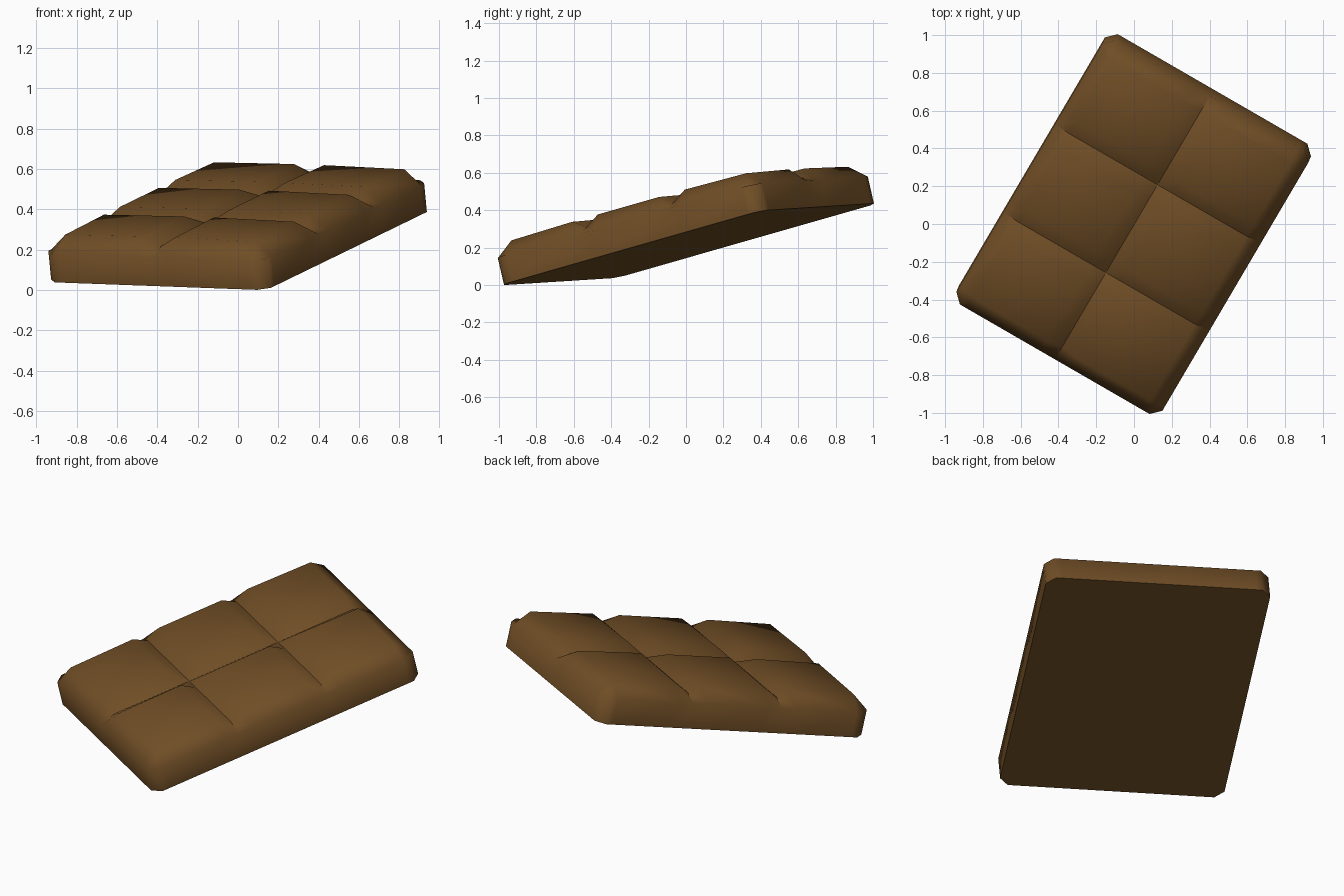
import bpy, bmesh
from mathutils import Matrix, Vector

if "Cube" in bpy.data.objects:
    bpy.data.objects.remove(bpy.data.objects["Cube"])

# chocolate colour
choc = bpy.data.materials.new("milk_chocolate")
choc.diffuse_color = (0.16, 0.075, 0.019, 1)
choc.use_nodes = True
choc.node_tree.nodes["Principled BSDF"].inputs["Base Color"].default_value = choc.diffuse_color

# grid lines: outer edge, pillow shoulders, grooves (v across, u along)
VS = [-.63, -.545, -.085, 0, .085, .545, .63]
US = [-.835, -.75, -.36, -.278, -.196, .196, .278, .36, .75, .835]
GROOVE_V, GROOVE_U = {3}, {3, 6}
WALL, GROOVE, TOP = .148, .183, .23


def height(i, j):
    if i in (0, len(VS) - 1) or j in (0, len(US) - 1):
        return WALL
    if i in GROOVE_V or j in GROOVE_U:
        return GROOVE
    # outer shoulders sit a little lower than inner ones
    edge = (i in (1, len(VS) - 2)) + (j in (1, len(US) - 2))
    return TOP + .006 - .006 * edge


bm = bmesh.new()
grid = [[bm.verts.new((v, u, height(i, j))) for j, u in enumerate(US)]
        for i, v in enumerate(VS)]
for i in range(len(VS) - 1):
    for j in range(len(US) - 1):
        bm.faces.new((grid[i][j], grid[i + 1][j], grid[i + 1][j + 1], grid[i][j + 1]))

# creases along the grooves
for e in bm.edges:
    a, b = (w.co for w in e.verts)
    for k, lines in ((0, [VS[g] for g in GROOVE_V]), (1, [US[g] for g in GROOVE_U])):
        if any(abs(a[k] - x) < 1e-5 and abs(b[k] - x) < 1e-5 for x in lines):
            e.smooth = False

# side walls and flat underside
rim = [e for e in bm.edges if e.is_boundary]
res = bmesh.ops.extrude_edge_only(bm, edges=rim)
low = [g for g in res["geom"] if isinstance(g, bmesh.types.BMVert)]
for w in low:
    w.co.z = 0
bmesh.ops.holes_fill(bm, edges=[e for e in bm.edges if e.is_boundary], sides=0)

# cut the four upright corners
corners = [e for e in bm.edges
           if all(abs(abs(w.co.x) - .63) < 1e-4 and abs(abs(w.co.y) - .835) < 1e-4
                  for w in e.verts)]
bmesh.ops.bevel(bm, geom=corners, offset=.05, offset_type='OFFSET', segments=1,
                affect='EDGES', profile=.5)
bmesh.ops.recalc_face_normals(bm, faces=bm.faces)
for f in bm.faces:
    f.smooth = True
for e in bm.edges:
    if all(w.co.z < 1e-4 for w in e.verts):
        e.smooth = False

# tilt the bar
n = Vector((-.0958, -.2296, 1)).normalized()
u = Vector((.507, .862, .2465)).normalized()
v = u.cross(n).normalized()
u = n.cross(v)
rot = Matrix((v, u, n)).transposed().to_4x4()
bm.transform(Matrix.Translation((.005, .016, .22)) @ rot)
drop = min(w.co.z for w in bm.verts)
bmesh.ops.translate(bm, verts=bm.verts, vec=(0, 0, -drop))

me = bpy.data.meshes.new("chocolate_bar")
bm.to_mesh(me)
bm.free()
me.materials.append(choc)
ob = bpy.data.objects.new("chocolate_bar", me)
bpy.context.collection.objects.link(ob)
